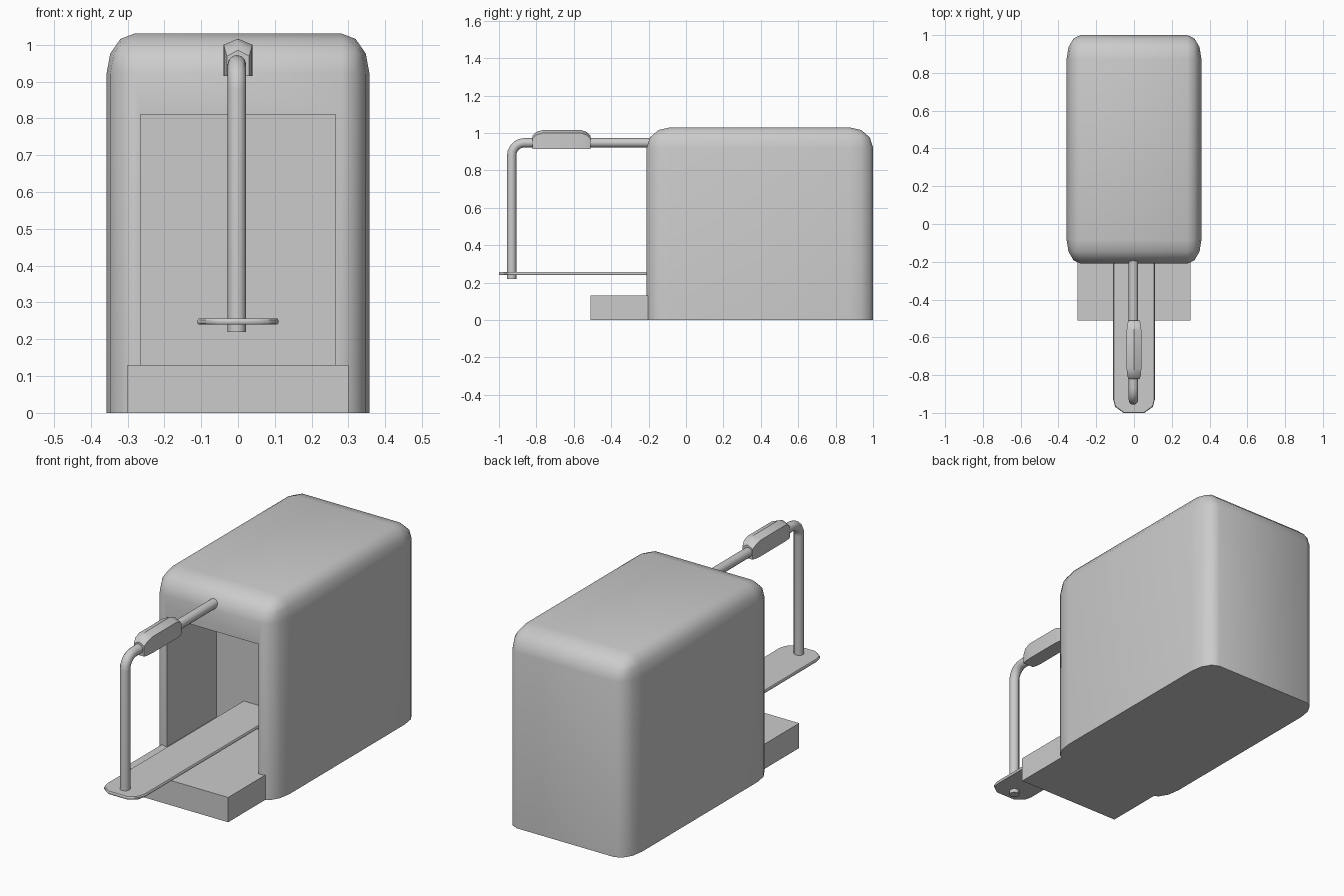
import bpy, bmesh, math
from mathutils import Vector

if "Cube" in bpy.data.objects:
    bpy.data.objects.remove(bpy.data.objects["Cube"])


def finish(bm, name, angle=40):
    bmesh.ops.recalc_face_normals(bm, faces=bm.faces)
    me = bpy.data.meshes.new(name)
    bm.to_mesh(me)
    bm.free()
    ob = bpy.data.objects.new(name, me)
    bpy.context.collection.objects.link(ob)
    smooth(ob, angle)
    return ob


def smooth(ob, angle):
    bpy.ops.object.select_all(action='DESELECT')
    ob.select_set(True)
    bpy.context.view_layer.objects.active = ob
    bpy.ops.object.shade_smooth_by_angle(angle=math.radians(angle))


def fit(bm, lo, hi):
    """Stretch a unit cube mesh to the given corners."""
    lo, hi = Vector(lo), Vector(hi)
    for v in bm.verts:
        v.co = Vector([lo[i] + (v.co[i] + 0.5) * (hi[i] - lo[i]) for i in range(3)])


def box(name, lo, hi):
    bm = bmesh.new()
    bmesh.ops.create_cube(bm, size=1)
    fit(bm, lo, hi)
    return finish(bm, name)


def loft(name, rings, angle=40):
    """Skin equal-sized rings of points and cap both ends."""
    bm = bmesh.new()
    rows = [[bm.verts.new(p) for p in r] for r in rings]
    n = len(rows[0])
    for a, b in zip(rows, rows[1:]):
        for i in range(n):
            j = (i + 1) % n
            bm.faces.new((a[i], a[j], b[j], b[i]))
    bm.faces.new(rows[0])
    bm.faces.new(rows[-1])
    return finish(bm, name, angle)


# Housing: cube with rounded top and upright edges, flat bottom
bm = bmesh.new()
bmesh.ops.create_cube(bm, size=1)
edges = [e for e in bm.edges if max(v.co.z for v in e.verts) > 0]
bmesh.ops.bevel(bm, geom=edges, offset=0.105, segments=3, profile=0.5, affect='EDGES')
fit(bm, (-0.357, -0.21, 0), (0.357, 1.0, 1.03))
body = finish(bm, "housing", 50)

# Front recess
cutter = box("recess_cutter", (-0.265, -0.4, 0.13), (0.265, 0.2, 0.81))
mod = body.modifiers.new("recess", 'BOOLEAN')
mod.object = cutter
mod.solver = 'EXACT'
bpy.context.view_layer.objects.active = body
bpy.ops.object.modifier_apply(modifier=mod.name)
bpy.data.objects.remove(cutter)
smooth(body, 50)

# Base step in front of the recess
box("base_step", (-0.30, -0.51, 0), (0.30, -0.12, 0.13))

# Thin paddle with a rounded front end
half = [(0.11, 0.21), (0.11, -0.93), (0.10, -0.968), (0.055, -1.0)]
outline = half + [(-x, y) for x, y in reversed(half)]


def paddle_ring(z, inset):
    return [(x * (1 - inset / 0.11), y + (inset if y < -0.9 else 0), z) for x, y in outline]


loft("paddle", [paddle_ring(0.240, 0.003), paddle_ring(0.244, 0),
                paddle_ring(0.252, 0), paddle_ring(0.256, 0.003)])

# Bent handle rod
path = [(-0.15, 0.947)]
for k in range(6):
    a = math.radians(90 + 18 * k)
    path.append((-0.865 + 0.067 * math.cos(a), 0.88 + 0.067 * math.sin(a)))
path.append((-0.932, 0.22))
rings = []
for i, (y, z) in enumerate(path):
    p, q = path[max(i - 1, 0)], path[min(i + 1, len(path) - 1)]
    t = Vector((0, q[0] - p[0], q[1] - p[1])).normalized()
    n = Vector((1, 0, 0)).cross(t)
    rings.append([Vector((-0.003, y, z)) + 0.025 * (math.cos(a) * Vector((1, 0, 0)) + math.sin(a) * n)
                  for a in [math.tau * k / 12 for k in range(12)]])
loft("handle_rod", rings)

# Handle grip with peaked top and rounded ends
stations = [(-0.82, 0.985, 0.030), (-0.80, 1.005, 0.036), (-0.765, 1.016, 0.039),
            (-0.565, 1.016, 0.039), (-0.53, 1.005, 0.036), (-0.51, 0.985, 0.030)]
loft("handle_grip", [[(-w, y, 0.915), (w, y, 0.915), (w, y, top - 0.016), (0, y, top),
                      (-w, y, top - 0.016)] for y, top, w in stations])
